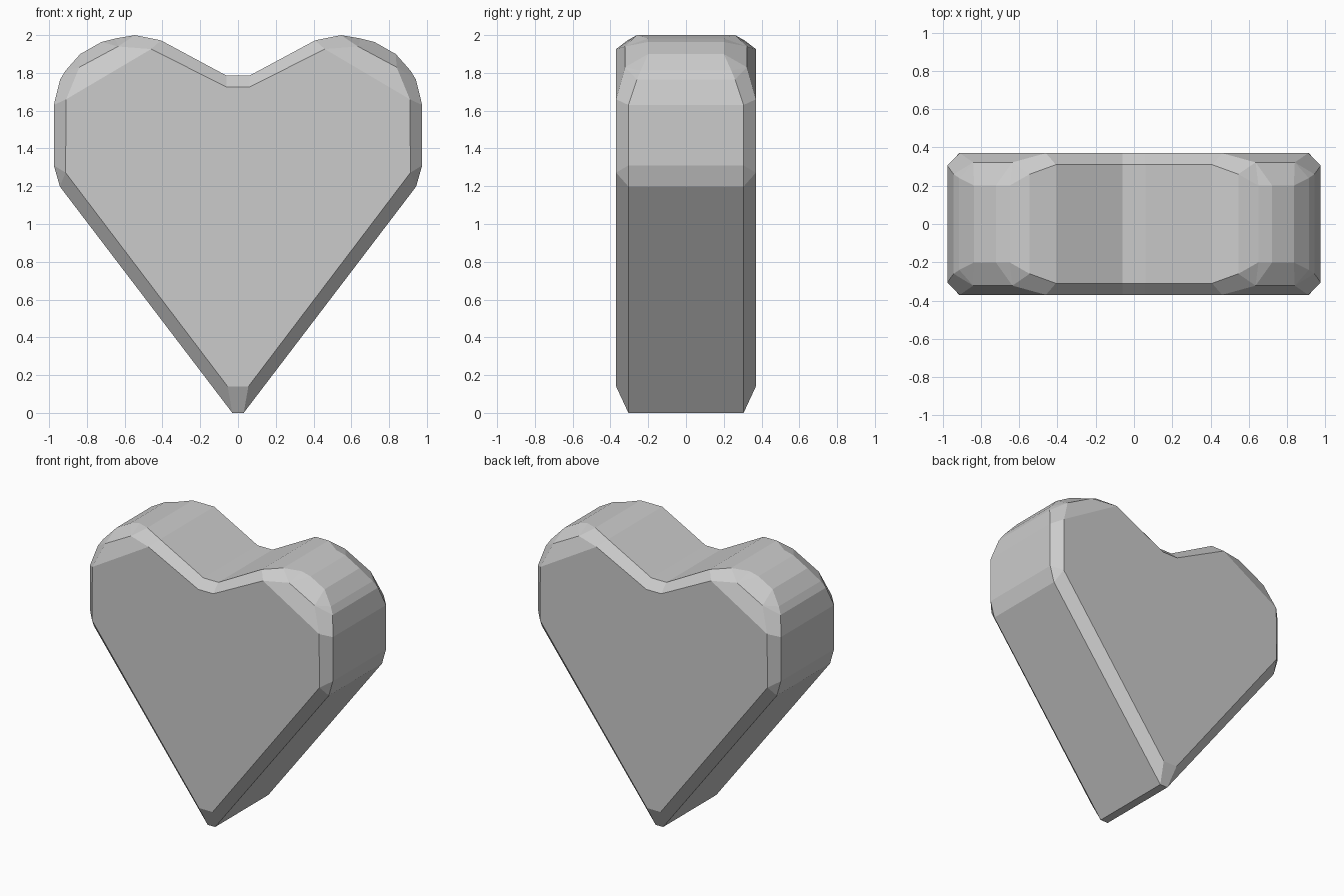
import bpy
import bmesh

if "Cube" in bpy.data.objects:
    bpy.data.objects.remove(bpy.data.objects["Cube"])

# Quarter heart (x >= 0, y <= 0): rim of the side wall as (x, depth, z), bottom to top
RIM = [(0, .305, 0), (.03, .305, 0), (.943, .305, 1.198), (.975, .305, 1.31),
       (.975, .305, 1.63), (.942, .26, 1.765), (.913, .24, 1.812),
       (.835, .20, 1.90), (.722, .20, 1.964), (.65, .20, 1.982),
       (.545, .26, 2.0), (.408, .31, 1.972), (.06, .31, 1.785), (0, .31, 1.785)]

# Front face corners, plus the two corners of the sloped lobe facet (5 and 4)
INNER = [(0, .37, .14), (.055, .37, .14), (.913, .37, 1.272), (.91, .37, 1.66),
         (.84, .322, 1.83), (.635, .322, 1.94),
         (.46, .37, 1.926), (.06, .37, 1.725), (0, .37, 1.725)]

# Inner corner that each rim point joins to
LINK = [0, 1, 2, 2, 3, 4, 4, 4, 5, 5, 5, 6, 7, 8]

bm = bmesh.new()
rim = [bm.verts.new((x, -y, z)) for x, y, z in RIM]
mid = [bm.verts.new((x, 0, z)) for x, y, z in RIM]
inner = [bm.verts.new((x, -y, z)) for x, y, z in INNER]

# Side wall and bevel band
for i in range(len(RIM) - 1):
    bm.faces.new((mid[i], mid[i + 1], rim[i + 1], rim[i]))
    band = [rim[i], rim[i + 1], inner[LINK[i + 1]], inner[LINK[i]]]
    bm.faces.new(list(dict.fromkeys(band)))

# Lobe facet and flat front
bm.faces.new([inner[i] for i in (3, 4, 5, 6)])
bm.faces.new([inner[i] for i in (0, 1, 2, 3, 6, 7, 8)])

# Mirror to the other lobe and to the back
for axis in ((-1, 1, 1), (1, -1, 1)):
    copy = bmesh.ops.duplicate(bm, geom=bm.verts[:] + bm.edges[:] + bm.faces[:])
    verts = [g for g in copy["geom"] if isinstance(g, bmesh.types.BMVert)]
    bmesh.ops.scale(bm, vec=axis, verts=verts)
    bmesh.ops.remove_doubles(bm, verts=bm.verts[:], dist=1e-4)

# Remove the seams left on flat areas
bmesh.ops.dissolve_limit(bm, angle_limit=0.002, verts=bm.verts[:], edges=bm.edges[:])
bmesh.ops.recalc_face_normals(bm, faces=bm.faces[:])

mesh = bpy.data.meshes.new("heart")
bm.to_mesh(mesh)
bm.free()
bpy.context.collection.objects.link(bpy.data.objects.new("heart", mesh))
